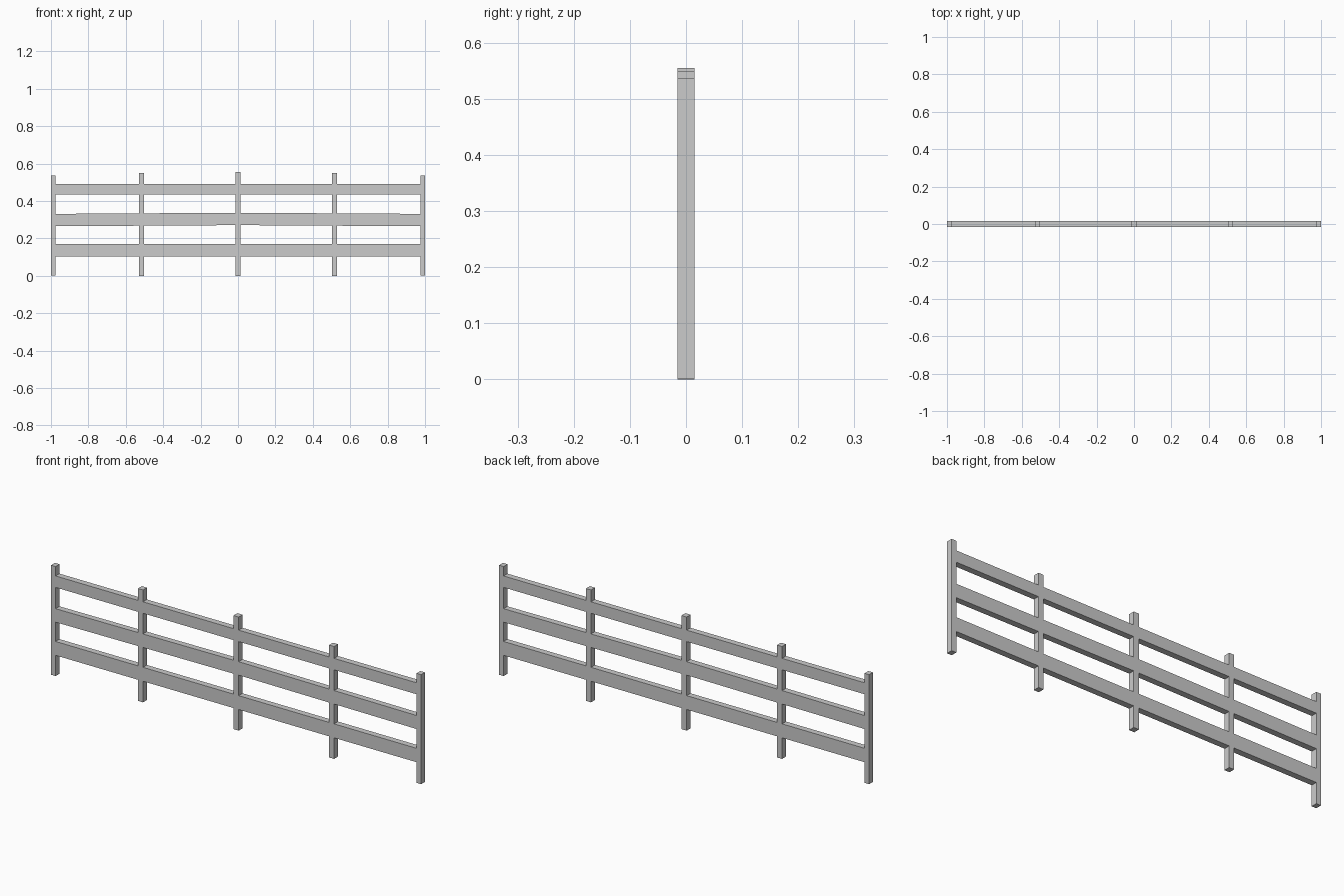
import bpy, bmesh
from mathutils import Vector

if "Cube" in bpy.data.objects:
    bpy.data.objects.remove(bpy.data.objects["Cube"])

DEPTH = 0.03

# posts: left x, right x, bottom z, top z
right = [(0.503, 0.53, 0.0, 0.549), (0.975, 1.0, 0.002, 0.537)]
left = [(-b, -a, z0, z1) for a, b, z0, z1 in reversed(right)]
posts = left + [(-0.014, 0.014, 0.0, 0.555)] + right

# rails: bottom z, top z, rise of the slight bow at the centre
rails = [(0.103, 0.171, 0.0), (0.265, 0.331, 0.006), (0.435, 0.491, 0.0)]


def rail_levels(x):
    return [z + rise * (1 - abs(x)) for z0, z1, rise in rails for z in (z0, z1)]


bm = bmesh.new()


def quad(xa, xb, za, zb):
    """Front-plane quad; za and zb are (low, high) at each end."""
    pts = [(xa, za[0]), (xb, zb[0]), (xb, zb[1]), (xa, za[1])]
    bm.faces.new([bm.verts.new((x, -DEPTH / 2, z)) for x, z in pts])


# posts, split where the rails meet them
for x0, x1, z0, z1 in posts:
    a = [z0] + rail_levels(x0) + [z1]
    b = [z0] + rail_levels(x1) + [z1]
    for i in range(len(a) - 1):
        quad(x0, x1, a[i:i + 2], b[i:i + 2])

# rail spans between neighbouring posts
for p, q in zip(posts, posts[1:]):
    a, b = rail_levels(p[1]), rail_levels(q[0])
    for i in (0, 2, 4):
        quad(p[1], q[0], a[i:i + 2], b[i:i + 2])

# join into one flush front sheet and give it thickness
bmesh.ops.remove_doubles(bm, verts=bm.verts[:], dist=1e-5)
res = bmesh.ops.extrude_face_region(bm, geom=bm.faces[:], use_keep_orig=True)
new_verts = [g for g in res["geom"] if isinstance(g, bmesh.types.BMVert)]
bmesh.ops.translate(bm, verts=new_verts, vec=Vector((0, DEPTH, 0)))
bmesh.ops.recalc_face_normals(bm, faces=bm.faces[:])

mesh = bpy.data.meshes.new("rail_fence")
bm.to_mesh(mesh)
bm.free()
bpy.context.collection.objects.link(bpy.data.objects.new("rail_fence", mesh))
